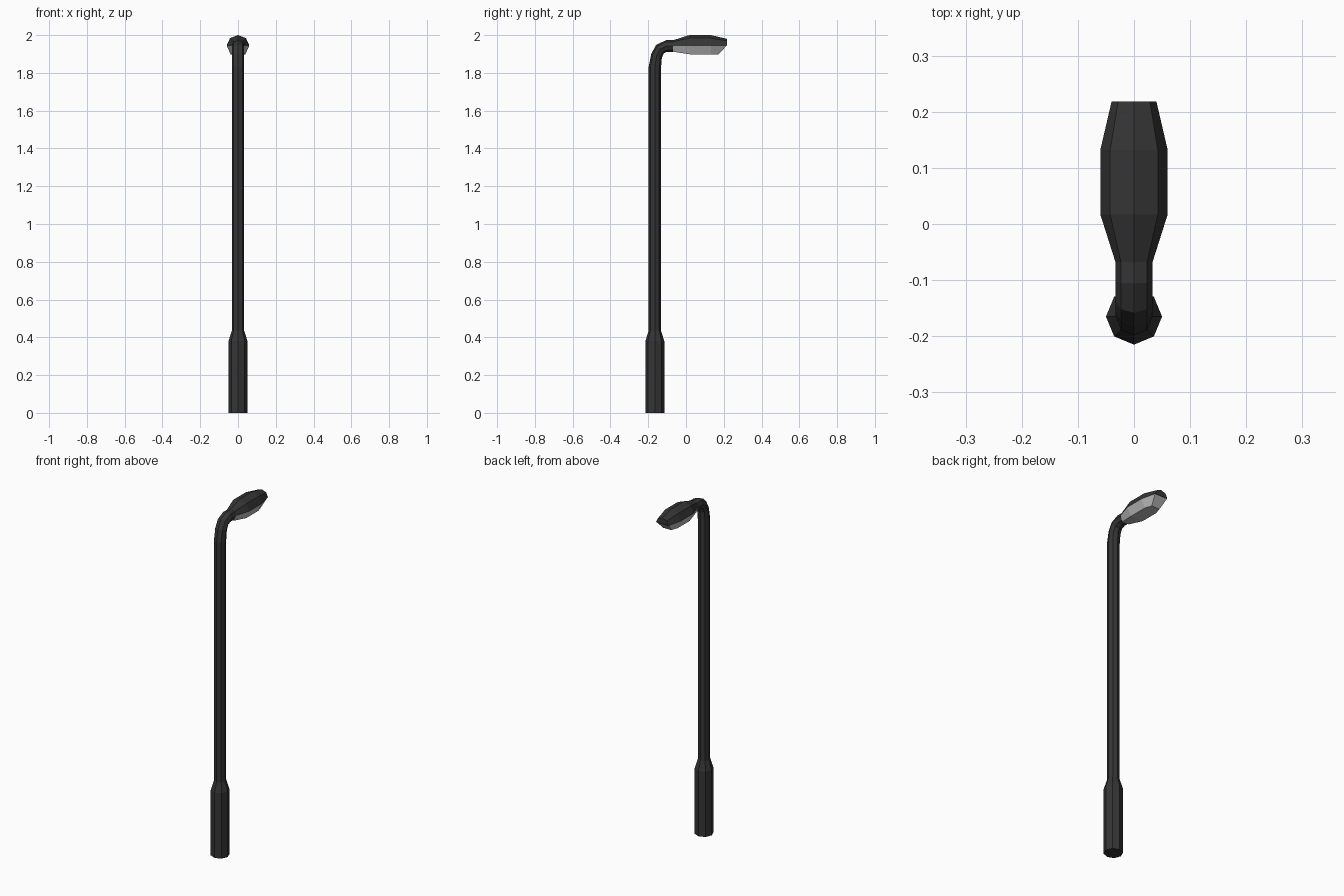
import bpy, bmesh
from math import sin, cos, pi, radians

if "Cube" in bpy.data.objects:
    bpy.data.objects.remove(bpy.data.objects["Cube"])

def material(name, v):
    m = bpy.data.materials.new(name)
    m.diffuse_color = (v, v, v, 1)
    m.use_nodes = True
    m.node_tree.nodes["Principled BSDF"].inputs["Base Color"].default_value = m.diffuse_color
    return m

dark = material("dark_metal", 0.035)
pale = material("pale_glass", 0.5)

def loft(name, rings, mat):
    """Skin a row of equal closed rings and cap both ends, flat shaded."""
    bm = bmesh.new()
    rows = [[bm.verts.new(p) for p in ring] for ring in rings]
    n = len(rows[0])
    for a, b in zip(rows, rows[1:]):
        for i in range(n):
            j = (i + 1) % n
            bm.faces.new((a[i], a[j], b[j], b[i]))
    bm.faces.new(rows[0])
    bm.faces.new(rows[-1])
    bmesh.ops.recalc_face_normals(bm, faces=bm.faces)
    me = bpy.data.meshes.new(name)
    bm.to_mesh(me)
    bm.free()
    me.materials.append(mat)
    ob = bpy.data.objects.new(name, me)
    bpy.context.collection.objects.link(ob)
    return ob

# Octagonal pole: wide base, taper, straight shaft, bend into the arm
# path rows: y, z, radius, lean towards +y in degrees
path = [(-.165, 0, .05, 0), (-.165, .38, .05, 0), (-.165, .435, .033, 0),
        (-.165, 1.83, .033, 0), (-.156, 1.89, .030, 20), (-.138, 1.926, .030, 48),
        (-.103, 1.942, .031, 85), (-.068, 1.942, .031, 90)]

def pole_ring(y, z, r, lean):
    t = radians(lean)
    return [(max(r, .033) * cos(k * pi / 4),
             y + r * sin(k * pi / 4) * cos(t),
             z - r * sin(k * pi / 4) * sin(t)) for k in range(8)]

loft("pole", [pole_ring(*p) for p in path], dark)

# Lamp housing: upper half octagon; rows: y, half width, top z
SPLIT = 1.945
shell = [(-.068, .033, 1.973), (.017, .06, 2.0), (.132, .06, 2.0), (.218, .04, 1.98)]
loft("lamp_housing", [[(w * cos(k * pi / 4), y, SPLIT + (top - SPLIT) * sin(k * pi / 4))
                       for k in range(5)] for y, w, top in shell], dark)

# Lens: faceted tray under the housing; rows: y at rim, y at bottom, half width, bottom z
tray = [(-.068, -.068, .033, 1.912), (.017, .022, .06, 1.898),
        (.132, .132, .06, 1.898), (.216, .172, .04, 1.898)]
loft("lamp_lens", [[(-w, y, SPLIT), (w, y, SPLIT), (w * .65, yb, zb), (-w * .65, yb, zb)]
                   for y, yb, w, zb in tray], pale)
